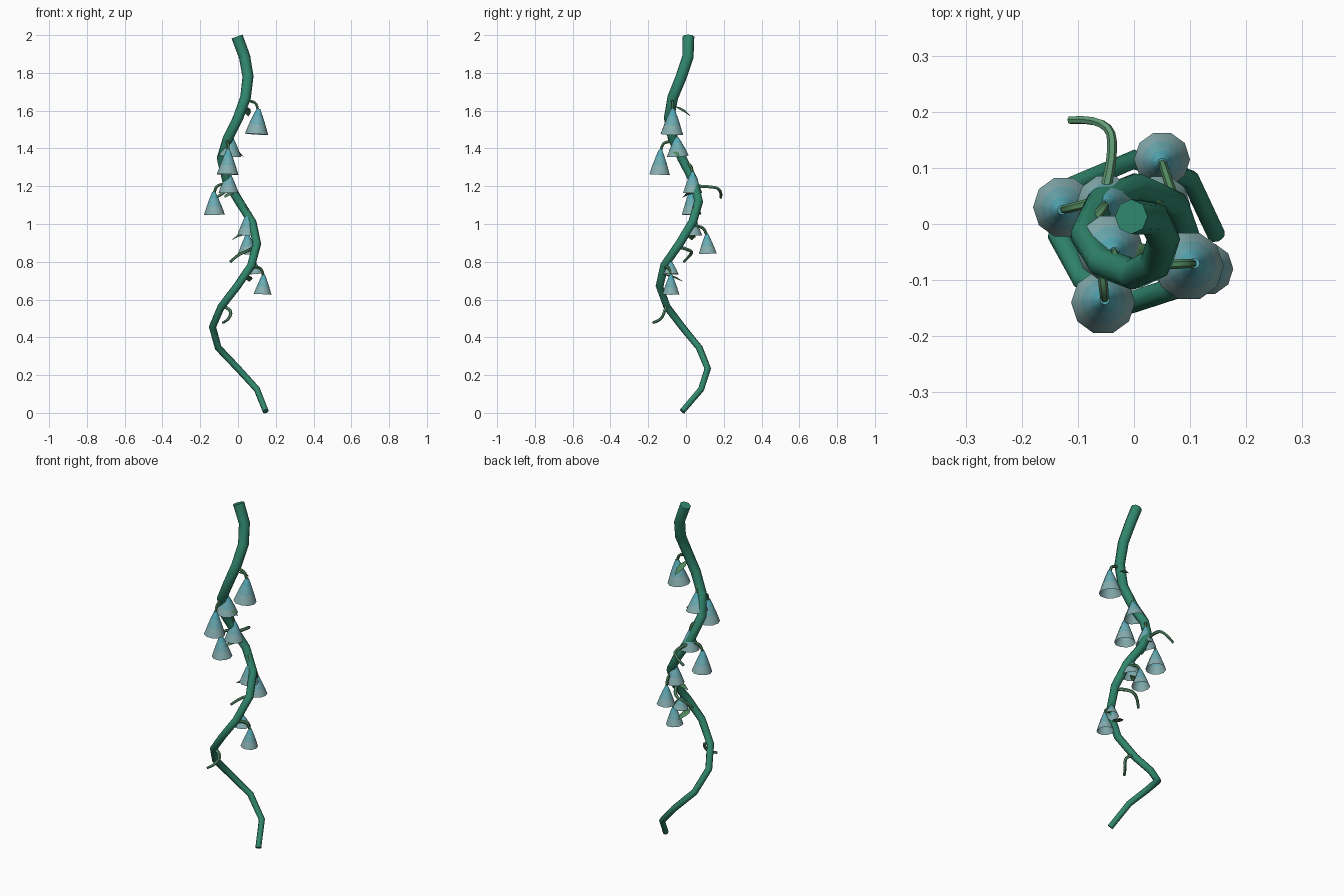
import bpy, bmesh, math
from mathutils import Vector

if "Cube" in bpy.data.objects:
    bpy.data.objects.remove(bpy.data.objects["Cube"])


def material(name, rgb):
    m = bpy.data.materials.new(name)
    m.diffuse_color = (*rgb, 1)
    m.use_nodes = True
    m.node_tree.nodes["Principled BSDF"].inputs["Base Color"].default_value = m.diffuse_color
    return m


VINE = material("vine_green", (0.03, 0.24, 0.15))
STEM = material("stem_green", (0.08, 0.24, 0.11))
TENDRIL = material("tendril_green", (0.12, 0.33, 0.18))
BELL = [material("petal_top", (0.09, 0.40, 0.47)),
        material("petal_middle", (0.15, 0.41, 0.45)),
        material("petal_rim", (0.24, 0.42, 0.43))]


def finish(obj, angle=50):
    bpy.ops.object.select_all(action='DESELECT')
    obj.select_set(True)
    bpy.context.view_layer.objects.active = obj
    if obj.type == 'CURVE':
        bpy.ops.object.convert(target='MESH')
    bpy.ops.object.shade_smooth_by_angle(angle=math.radians(angle))


def tube(name, points, r0, r1, mat, bevel_res=2, kind='POLY'):
    cu = bpy.data.curves.new(name, 'CURVE')
    cu.dimensions = '3D'
    cu.bevel_depth = 1.0
    cu.bevel_resolution = bevel_res
    cu.use_fill_caps = True
    cu.resolution_u = 4
    sp = cu.splines.new(kind)
    sp.points.add(len(points) - 1)
    for i, p in enumerate(points):
        sp.points[i].co = (*p, 1)
        sp.points[i].radius = r0 + (r1 - r0) * i / (len(points) - 1)
    if kind == 'NURBS':
        sp.order_u = 3
        sp.use_endpoint_u = True
    obj = bpy.data.objects.new(name, cu)
    bpy.context.collection.objects.link(obj)
    cu.materials.append(mat)
    finish(obj)


# main vine: irregular spiral, thicker at the top
PATH = [(.147, -.02, .008), (.10, .08, .125), (0, .115, .235), (-.105, .07, .345),
        (-.135, -.02, .455), (-.09, -.10, .56), (-.005, -.14, .67), (.07, -.115, .78),
        (.10, -.035, .895), (.075, .035, 1.01), (.005, .067, 1.12), (-.06, .04, 1.23),
        (-.088, -.02, 1.345), (-.055, -.07, 1.45), (.0, -.09, 1.56), (.04, -.07, 1.67),
        (.053, -.025, 1.78), (.035, .01, 1.885), (-.005, .013, 1.992)]
tube("vine", PATH, .016, .031, VINE)


def on_vine(z):
    for a, b in zip(PATH, PATH[1:]):
        if a[2] <= z <= b[2]:
            return Vector(a).lerp(Vector(b), (z - a[2]) / (b[2] - a[2]))


# hanging bell flowers: apex, mouth centre, mouth radius
def bell(i, apex, mouth, radius):
    apex, mouth = Vector(apex), Vector(mouth)
    root = on_vine(apex.z + .04)
    mid = root.lerp(apex, .7)
    mid.z = apex.z + .045
    tube(f"flower_stem_{i}", [root, mid, apex, apex.lerp(mouth, .25)], .009, .007,
         STEM, 1, 'NURBS')
    axis = mouth - apex
    q = Vector((0, 0, -1)).rotation_difference(axis.normalized())
    profile = [(.15, 0), (.42, .28), (.72, .63), (1, 1)]
    bm = bmesh.new()
    n = 10
    rings = []
    for r, h in profile:
        rings.append([bm.verts.new(apex + q @ Vector((
            radius * r * math.cos(2 * math.pi * k / n),
            radius * r * math.sin(2 * math.pi * k / n), -axis.length * h)))
            for k in range(n)])
    bm.faces.new(rings[0])
    for j in range(3):
        for k in range(n):
            f = bm.faces.new((rings[j][k], rings[j + 1][k],
                              rings[j + 1][(k + 1) % n], rings[j][(k + 1) % n]))
            f.material_index = j
    bmesh.ops.recalc_face_normals(bm, faces=bm.faces)
    me = bpy.data.meshes.new(f"bell_flower_{i}")
    bm.to_mesh(me)
    bm.free()
    for m in BELL:
        me.materials.append(m)
    obj = bpy.data.objects.new(me.name, me)
    bpy.context.collection.objects.link(obj)
    finish(obj)


FLOWERS = [((.108, -.07, 1.61), (.098, -.075, 1.475), .062),
           ((-.035, -.05, 1.46), (-.043, -.043, 1.36), .06),
           ((-.052, -.135, 1.395), (-.055, -.14, 1.262), .057),
           ((-.05, .035, 1.275), (-.05, .035, 1.165), .053),
           ((-.128, .025, 1.17), (-.125, .03, 1.05), .055),
           ((.05, .035, 1.05), (.048, .035, .94), .052),
           ((.05, .11, .948), (.05, .115, .842), .05),
           ((.085, -.08, .80), (.09, -.08, .735), .042),
           ((.136, -.08, .732), (.13, -.08, .628), .047)]
for i, (a, m, r) in enumerate(FLOWERS):
    bell(i, a, m, r)

# curling tendrils
for i, pts in enumerate([
        [(-.055, .045, 1.20), (-.035, .12, 1.20), (-.045, .19, 1.185), (-.115, .185, 1.14)],
        [(.09, -.04, .88), (.06, .03, .86), (.0, .03, .84), (-.04, -.012, .80)],
        [(-.085, -.10, .565), (-.03, -.11, .55), (-.05, -.13, .49), (-.08, -.175, .478)]]):
    tube(f"tendril_{i}", pts, .010, .007, TENDRIL, 1, 'NURBS')


# small pointed leaves, folded along the midrib
def leaf(i, base, tip, width):
    base, tip = Vector(base), Vector(tip)
    side = (tip - base).cross(Vector((0, 0, 1))).normalized() * width
    up = side.cross(tip - base).normalized() * .012
    bm = bmesh.new()
    rows = []
    for t, w in [(0, .15), (.3, .85), (.6, .8), (1, .05)]:
        c = base.lerp(tip, t) + up * math.sin(math.pi * t)
        rows.append([bm.verts.new(v) for v in (c - side * w - up * w, c, c + side * w - up * w)])
    for a, b in zip(rows, rows[1:]):
        for k in range(2):
            bm.faces.new((a[k], a[k + 1], b[k + 1], b[k]))
    me = bpy.data.meshes.new(f"leaf_{i}")
    bm.to_mesh(me)
    bm.free()
    me.materials.append(STEM)
    obj = bpy.data.objects.new(me.name, me)
    bpy.context.collection.objects.link(obj)
    finish(obj)


for i, (b, t) in enumerate([((.04, -.06, 1.625), (.055, .025, 1.57)),
                            ((-.05, -.06, 1.41), (.03, -.04, 1.355)),
                            ((-.03, .04, 1.17), (-.07, -.02, 1.14)),
                            ((.05, .03, .95), (-.035, .03, .915)),
                            ((.05, -.11, .73), (.06, -.015, .695))]):
    leaf(i, b, t, .025)
